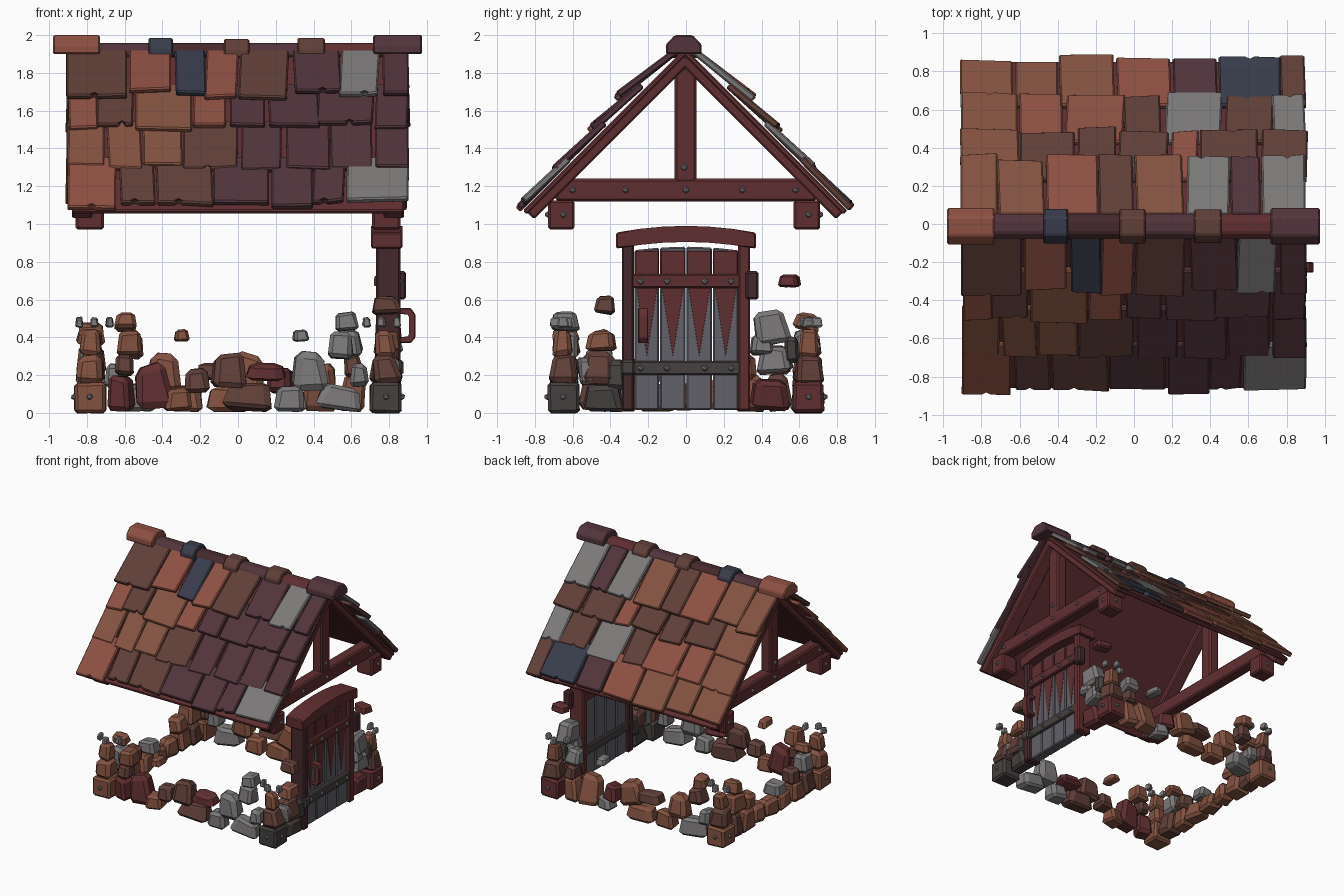
import bpy, bmesh, math, random
from mathutils import Matrix, Vector

if "Cube" in bpy.data.objects:
    bpy.data.objects.remove(bpy.data.objects["Cube"])
random.seed(7)
R = random.uniform


def material(name, c):
    m = bpy.data.materials.new(name)
    m.diffuse_color = (*c, 1)
    m.use_nodes = True
    m.node_tree.nodes["Principled BSDF"].inputs["Base Color"].default_value = m.diffuse_color
    return m


RED = material("red_wood", (.12, .028, .03))
DARK = material("dark_wood", (.06, .022, .026))
PLUM = material("plum_tile", (.085, .035, .045))
BRICK = material("brick_tile", (.27, .08, .055))
RUST = material("rust_tile", (.23, .085, .052))
BROWN = material("brown_tile", (.12, .05, .04))
NAVY = material("navy_tile", (.04, .045, .07))
GREY = material("grey_stone", (.2, .19, .19))
STEEL = material("dark_iron", (.06, .053, .05))
PLANK = material("door_plank", (.12, .12, .14))


def finish(bm, name, mat):
    bmesh.ops.recalc_face_normals(bm, faces=bm.faces[:])
    me = bpy.data.meshes.new(name)
    bm.to_mesh(me)
    bm.free()
    me.materials.append(mat)
    ob = bpy.data.objects.new(name, me)
    bpy.context.collection.objects.link(ob)
    return ob


def bevel(bm, w):
    bmesh.ops.bevel(bm, geom=bm.edges[:], offset=w, segments=1, affect='EDGES')


def box(name, x, y, z, mat, bev=.012, frame=None, jit=0):
    """Chamfered box from (min, max) ranges, optionally placed in a local frame."""
    bm = bmesh.new()
    bmesh.ops.create_cube(bm, size=1)
    for v in bm.verts:
        v.co = Vector([(a + b) / 2 + c * (b - a) + R(-jit, jit)
                       for (a, b), c in zip((x, y, z), v.co)])
    bevel(bm, bev)
    if frame:
        bm.transform(frame)
    return finish(bm, name, mat)


def prism(name, pts, a, b, place, mat, bev):
    """Extrude a 2D profile between a and b; place(p, t) gives the 3D position."""
    bm = bmesh.new()
    lo = [bm.verts.new(place(p, a)) for p in pts]
    hi = [bm.verts.new(place(p, b)) for p in pts]
    bm.faces.new(lo)
    bm.faces.new(hi)
    for i in range(len(pts)):
        j = (i + 1) % len(pts)
        bm.faces.new((lo[i], lo[j], hi[j], hi[i]))
    bevel(bm, bev)
    return finish(bm, name, mat)


def along_x(p, t):
    return Vector((t, p[0], p[1]))


def bolt(x, y, z, r=.018):
    bm = bmesh.new()
    bmesh.ops.create_icosphere(bm, subdivisions=1, radius=r)
    bm.transform(Matrix.Translation((x, y, z)))
    finish(bm, "bolt", GREY)


def stone(x, y, z, sx, sy, sz, mat):
    """Chunky faceted rock: skewed, tapered cube with heavy chamfers."""
    bm = bmesh.new()
    bmesh.ops.create_cube(bm, size=1)
    for v in bm.verts:
        k = .82 if v.co.z > 0 else 1.05    # narrower towards the top
        v.co = [v.co.x * R(.75, 1.1) * k, v.co.y * R(.75, 1.1) * k, v.co.z * R(.8, 1.12)]
    bevel(bm, R(.13, .19))
    bm.transform(Matrix.Diagonal((sx * 1.06, sy * 1.06, sz * 1.08, 1)))
    bm.transform(Matrix.Rotation(R(-.25, .25), 4, random.choice('XYZ')))
    low = min(v.co.z for v in bm.verts)
    bm.transform(Matrix.Translation((x, y, max(z, .005 - low))))
    finish(bm, "stone", mat)


# ---- Roof: two slopes, each in a frame (along ridge, down slope, outward)
q = math.sqrt(.5)
for side in (-1, 1):
    F = Matrix(((1, 0, 0, 0), (0, side * q, side * q, -.005), (0, -q, q, 1.93), (0, 0, 0, 1)))
    box("roof_board", (-.88, .88), (0, 1.215), (-.03, 0), RED, .008, F)
    for e in (-1, 1):
        box("rafter", sorted((e * .77, e * .88)), (.03, 1.205), (-.075, -.02), RED, .01, F)
    # tile rows: tail distance, head distance, tail top height
    for tail, head, lift in ((1.205, .85, .045), (.935, .58, .05), (.645, .3, .066), (.43, .04, .088)):
        x = -.91
        while x < .85:
            w = R(.16, .33)
            if x + w > .78:
                w = .91 - x
            t = tail + R(-.03, .02)
            a, b, s = x + R(0, .012), x + w - R(0, .012), R(-.014, .014)
            pts = [(a, head), (b, head), (b + s, t + R(-.015, .015))]
            if random.random() < .2:    # chipped tail
                m = (a + b) / 2 + R(-.04, .04)
                pts += [(m + .018, t), (m, t - .045), (m - .018, t)]
            pts.append((a + s, t))
            top = lift + R(-.008, .008)

            def on_slope(p, h, head=head, t=t, top=top):
                k = (p[1] - head) / (t - head)
                return F @ Vector((p[0], p[1], .005 + k * (top - .04) + h))
            warm = [BRICK, RUST, RUST, BROWN]
            cool = [PLUM, PLUM, PLUM, PLUM, BROWN, BROWN, NAVY, GREY]
            lim = -.25 if side < 0 else .1
            mat = random.choice(warm if x + R(-.25, .25) < lim else cool)
            prism("roof_tile", pts, 0, .036, on_slope, mat, .008)
            x += w


# ---- Ridge beam and its caps
def ridge(name, x0, x1, z0, z1, w, mat):
    h = z1 - z0
    pts = [(-w, z0), (w, z0), (w, z0 + h * .5), (w * .5, z1), (-w * .5, z1), (-w, z0 + h * .5)]
    prism(name, [(y - .012, z) for y, z in pts], x0, x1, along_x, mat, .008)


for x0, x1, m in ((-.9, -.4, PLUM), (-.42, .02, DARK), (0, .4, PLUM), (.4, .85, RED)):
    ridge("ridge_beam", x0, x1, 1.885, 1.957, .068, m)
for x0, x1, z0, z1, w, m in ((-.98, -.73, 1.9, 2, .095, BRICK), (.715, .975, 1.9, 2, .095, PLUM),
                             (-.475, -.345, 1.88, 1.985, .09, NAVY), (-.075, .06, 1.88, 1.98, .09, BROWN),
                             (.315, .46, 1.885, 1.985, .088, BROWN)):
    ridge("ridge_cap", x0, x1, z0, z1, w, m)

# ---- Gable trusses, both ends
for e in (-1, 1):
    def xr(a, b):
        return tuple(sorted((e * a, e * b)))
    box("tie_beam", xr(.735, .835), (-.69, .69), (1.12, 1.24), RED)
    box("king_post", xr(.74, .83), (-.06, .055), (1.2, 1.83), RED)
    for y in (-.6, -.32, 0, .3, .58):
        bolt(e * .838, y, 1.18)
    bolt(e * .833, -.01, 1.3)
    for s in (-1, 1):
        box("truss_foot", xr(.71, .86), sorted((s * .72 - .01, s * .58 - .01)), (.97, 1.125), RED)
        bolt(e * .862, s * .65, 1.05)
        bolt(e * .785, s * .72 - .01, 1.05)
        # corner footing with stacked stones
        box("corner_block", xr(.7, .865), sorted((s * .73, s * .565)), (0, .16),
            (RUST if e < 0 else (STEEL if s < 0 else RED)), .016, None, .005)
        bolt(e * .868, s * .65, .085)
        bolt(e * .785, s * .733, .085)
        m = random.choice([RUST, GREY, BROWN])
        stone(e * .78, s * .65, .23, .15, .14, .15, m)
        stone(e * .78, s * .65, .37, .11, .1, .13, random.choice([RUST, GREY]))
        for dx, dy in ((.06, 0), (-.02, .04), (-.1, -.02)):
            stone(e * (.78 + dx), s * (.65 + dy), .48, .04, .06, .05, GREY)

# ---- Rubble walls: along, height, width, tall
front = [(-.62, .1, .13, .18), (-.6, .25, .1, .1), (-.57, .37, .13, .13), (-.45, .14, .18, .23),
         (-.32, .07, .15, .11), (-.22, .17, .14, .12), (-.05, .22, .18, .18), (.05, .07, .25, .13),
         (.27, .07, .16, .13), (.15, .22, .2, .08), (.38, .22, .18, .19), (.54, .08, .24, .13),
         (.54, .36, .14, .13), (.57, .48, .12, .09), (-.3, .41, .08, .06), (.64, .2, .1, .12)]
for a, h, w, t in front:
    stone(a, -.64, h, w, .14, t, GREY if a > .3 else random.choice([RUST, BROWN, GREY, RED]))
    b = a + R(-.03, .03)
    stone(-b, .64, h, w, .14, t, random.choice([RUST, RUST, BROWN, RED, GREY]))
left = [(-.48, .1, .17, .19), (-.46, .27, .16, .14), (-.32, .08, .16, .15), (-.3, .22, .14, .12),
        (-.15, .08, .18, .14), (.02, .08, .17, .14), (-.08, .2, .13, .1), (.18, .09, .16, .16),
        (.34, .09, .16, .17), (.3, .24, .15, .13), (.48, .1, .15, .19), (.46, .28, .16, .14),
        (-.45, .4, .1, .08), (.48, .42, .1, .1)]
for a, h, w, t in left:
    stone(-.78, a, h, .14, w, t, random.choice([RUST, RUST, BROWN, GREY]))
# beside the door
for y, h, w, t, m in ((-.44, .08, .2, .14, STEEL), (-.46, .24, .19, .17, BROWN), (-.45, .38, .15, .1, RUST),
                      (-.43, .57, .1, .09, BROWN), (-.53, .22, .08, .14, GREY), (-.37, .2, .1, .16, STEEL),
                      (.44, .1, .19, .15, RED), (.47, .28, .18, .13, GREY), (.45, .46, .18, .17, GREY),
                      (.4, .36, .12, .1, GREY), (.55, .7, .1, .07, RED), (.56, .33, .08, .14, STEEL)):
    stone(.79, y, h, .14, w, t, m)

# ---- Door
edges = [-.275, -.14, 0, .14, .28]
for i in range(4):
    y0, y1 = edges[i] + .003, edges[i + 1] - .003
    pts = [(y0, .02), (y1, .02), (y1, .88 - .25 * y1 * y1), (y0, .88 - .25 * y0 * y0)]
    prism("door_plank", pts, .755, .825, along_x, PLANK, .008)
    ym = (y0 + y1) / 2    # red paint wedge and lower kick boards
    prism("paint_wedge", [(y0 + .01, .66), (y1 - .01, .66), (ym, .3)], .82, .828, along_x, RED, .001)
    box("upper_panel", (.75, .829), (y0, y1), (.7, .86), RED, .006)
    box("kick_board", (.75, .835), (y0, y1), (.015, .21), PLANK, .008)
for s in (-1, 1):
    box("door_post", (.73, .86), sorted((s * .275, s * .34)), (.01, .9), RED if s > 0 else DARK, .01)
for z, m in ((.66, RED), (.2, STEEL)):
    box("door_band", (.735, .855), (-.29, .32), (z, z + .075), m, .008)
    for y in (-.24, -.1, .1, .24):
        bolt(.857, y, z + .037)
n = 6
ys = [-.37 + .74 * i / n for i in range(n + 1)]
arch = [(y, .905 - .26 * y * y) for y in ys] + [(y, .99 - .26 * y * y) for y in reversed(ys)]
prism("lintel", arch, .705, .87, along_x, RED, .008)
box("hinge", (.82, .89), (.315, .385), (.6, .75), DARK, .012)
box("latch_plate", (.8, .875), (-.345, -.27), (.2, .28), STEEL)
# handle: bent bar profile
bar = [(.85, .37), (.915, .37), (.94, .4), (.94, .52), (.915, .555), (.85, .555),
       (.85, .525), (.9, .525), (.91, .51), (.91, .415), (.9, .4), (.85, .4)]
prism("door_handle", bar, -.255, -.2, lambda p, t: Vector((p[0], t, p[1])), RED, .005)
